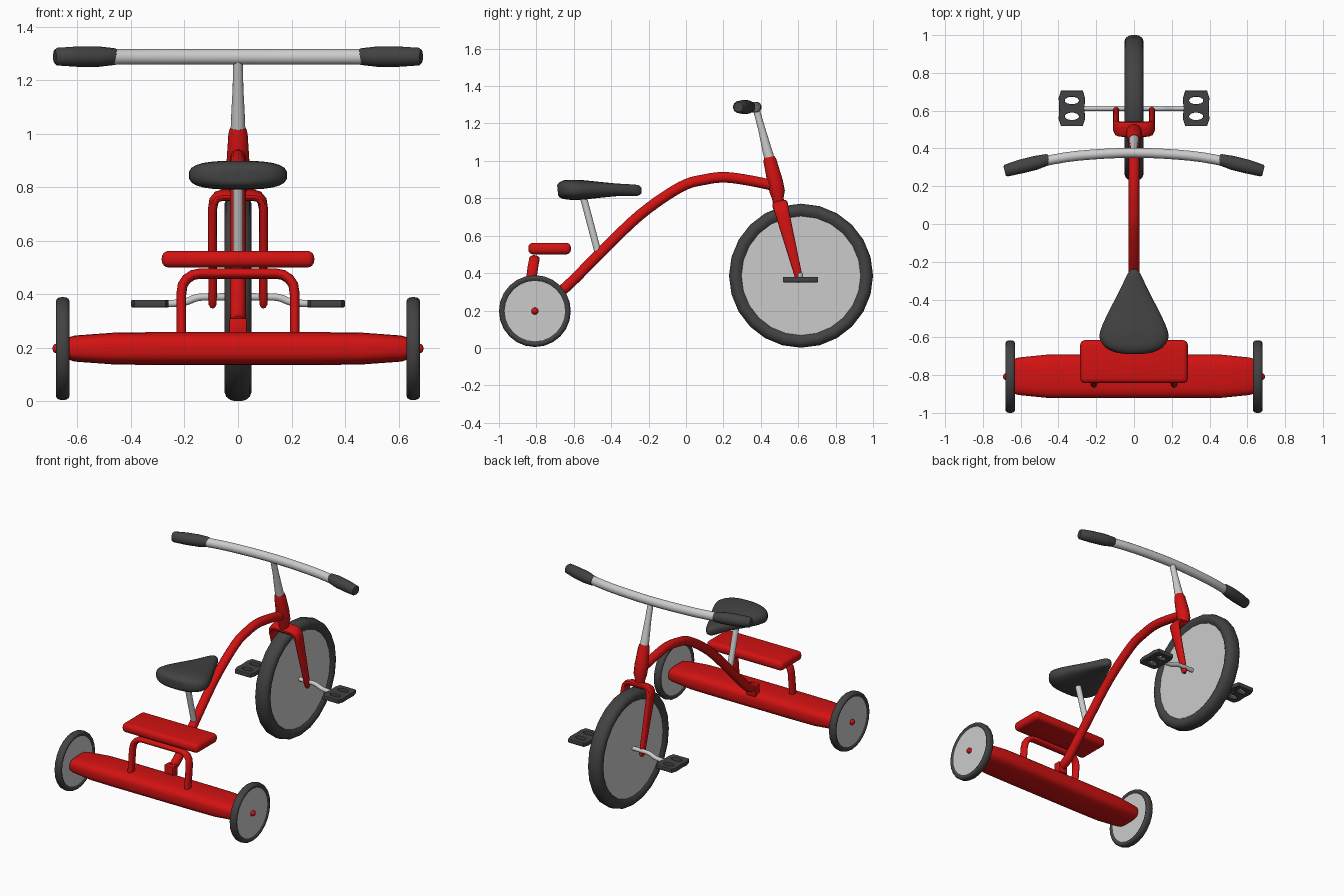
import bpy, bmesh
from math import sin, cos, pi, tau, radians, copysign
from mathutils import Vector, Matrix

if "Cube" in bpy.data.objects:
    bpy.data.objects.remove(bpy.data.objects["Cube"])


def material(name, rgb):
    m = bpy.data.materials.new(name)
    m.diffuse_color = (*rgb, 1)
    m.use_nodes = True
    m.node_tree.nodes["Principled BSDF"].inputs["Base Color"].default_value = m.diffuse_color
    return m


RED = material("red_paint", (0.65, 0.006, 0.006))
DARK = material("dark_rubber", (0.055, 0.055, 0.055))


def finish(obj, mat):
    if mat:
        obj.data.materials.append(mat)
    bpy.ops.object.select_all(action='DESELECT')
    obj.select_set(True)
    bpy.context.view_layer.objects.active = obj
    bpy.ops.object.shade_smooth_by_angle(angle=radians(40))
    return obj


def from_bmesh(name, bm, mat):
    bmesh.ops.remove_doubles(bm, verts=bm.verts, dist=1e-5)
    bmesh.ops.recalc_face_normals(bm, faces=bm.faces)
    me = bpy.data.meshes.new(name)
    bm.to_mesh(me)
    bm.free()
    obj = bpy.data.objects.new(name, me)
    bpy.context.collection.objects.link(obj)
    return finish(obj, mat)


def smooth_path(pts, n):
    """Catmull-Rom resampling; works on points of any dimension."""
    ext = [pts[0]] + list(pts) + [pts[-1]]
    out = []
    for i in range(len(pts) - 1):
        p0, p1, p2, p3 = ext[i:i + 4]
        for k in range(n):
            t = k / n
            out.append([0.5 * (2 * b + (c - a) * t + (2 * a - 5 * b + 4 * c - d) * t * t
                               + (3 * b - a - 3 * c + d) * t ** 3)
                        for a, b, c, d in zip(p0, p1, p2, p3)])
    return out + [list(pts[-1])]


def sweep(name, pts, normal, mat=None, seg=14, power=2, smooth=0):
    """Planar sweep; each point is x, y, z, in-plane radius, radius along normal."""
    if smooth:
        pts = smooth_path(pts, smooth)
    n = Vector(normal).normalized()
    P = [Vector(p[:3]) for p in pts]
    bm = bmesh.new()
    rings = []
    for i, p in enumerate(pts):
        t = (P[min(i + 1, len(P) - 1)] - P[max(i - 1, 0)]).normalized()
        u = n.cross(t).normalized()
        ring = []
        for k in range(seg):
            a = tau * (k + 0.5) / seg
            c, s = (copysign(abs(f) ** (2 / power), f) for f in (cos(a), sin(a)))
            ring.append(bm.verts.new(P[i] + u * c * p[3] + n * s * p[4]))
        rings.append(ring)
    for a, b in zip(rings, rings[1:]):
        for k in range(seg):
            j = (k + 1) % seg
            bm.faces.new((a[k], a[j], b[j], b[k]))
    bm.faces.new(rings[0])
    bm.faces.new(rings[-1])
    return from_bmesh(name, bm, mat)


def lathe(name, profile, centre, mat=None, steps=24, closed=False):
    """Spin (radius, x) points about the x axis."""
    bm = bmesh.new()
    vs = [bm.verts.new((x, 0, r)) for r, x in profile]
    es = [bm.edges.new(e) for e in zip(vs, vs[1:] + (vs[:1] if closed else []))]
    bmesh.ops.spin(bm, geom=vs + es, cent=(0, 0, 0), axis=(1, 0, 0),
                   angle=tau, steps=steps, use_merge=False)
    bm.transform(Matrix.Translation(centre))
    return from_bmesh(name, bm, mat)


def box(name, lo, hi, bevel, mat, segments=4):
    lo, hi = Vector(lo), Vector(hi)
    bm = bmesh.new()
    bmesh.ops.create_cube(bm, size=1)
    bm.transform(Matrix.Translation((lo + hi) / 2) @ Matrix.Diagonal((*(hi - lo), 1)))
    bmesh.ops.bevel(bm, geom=bm.edges[:], offset=bevel, segments=segments,
                    profile=0.5, affect='EDGES')
    return from_bmesh(name, bm, mat)


def wheel(name, centre, R, ri, w):
    # Rounded tyre section and a flat disc set slightly inside it
    d = R - ri
    half = [(ri - 0.01, 0.6 * w), (ri, 0.75 * w), (ri + 0.25 * d, 0.96 * w), (ri + 0.5 * d, w),
            (ri + 0.75 * d, 0.88 * w), (ri + 0.93 * d, 0.6 * w), (R, 0.25 * w)]
    lathe(name + "_tyre", half + [(r, -x) for r, x in reversed(half)], centre, DARK, closed=True)
    lathe(name + "_disc", [(0, 0.7 * w), (ri + 0.003, 0.7 * w),
                           (ri + 0.003, -0.7 * w), (0, -0.7 * w)], centre)


# Wheels
wheel("front_wheel", (0, 0.615, 0.386), 0.385, 0.322, 0.05)
for side, s in (("left", -1), ("right", 1)):
    wheel(f"{side}_rear_wheel", (s * 0.655, -0.808, 0.197), 0.192, 0.165, 0.025)
    lathe(f"{side}_axle_cap", [(0.019 * sin(a * pi / 6), 0.019 * cos(a * pi / 6)) for a in range(7)],
          (s * 0.675, -0.808, 0.197), RED, 12)

# Rear axle beam: flat rounded section, tapered toward its ends
beam = [(0.635, 0.03, 0.08), (0.63, 0.043, 0.094), (0.61, 0.049, 0.1),
        (0.46, 0.06, 0.115), (0.28, 0.062, 0.115)]
beam = [(-x, a, b) for x, a, b in beam] + beam[::-1]
sweep("rear_beam", [(x, -0.806, 0.197, a, b) for x, a, b in beam], (0, 1, 0), RED, 24, 3.2)

# Standing step and its arched support
box("rear_step", (-0.285, -0.843, 0.5), (0.285, -0.615, 0.562), 0.026, RED)
arch = [(0.212, -0.84, 0.24), (0.212, -0.823, 0.40)]
arch += [(0.142 + 0.07 * cos(a), -0.823 + 0.013 * sin(a), 0.41 + 0.067 * sin(a))
         for a in (pi / 8, pi / 4, 3 * pi / 8, pi / 2)]
arch += [(-x, y, z) for x, y, z in reversed(arch)]
sweep("step_support", [(*p, 0.019, 0.028) for p in arch], (0, 1, -0.12), RED)

# Main frame tube and the clip that holds it to the beam
frame = [(-0.71, 0.29), (-0.645, 0.322), (-0.46, 0.505), (-0.245, 0.712), (-0.03, 0.86),
         (0.1, 0.9), (0.21, 0.912), (0.34, 0.895), (0.46, 0.87)]
sweep("frame_tube", [(0, y, z, 0.029, 0.029) for y, z in frame], (1, 0, 0), RED, smooth=5)
box("frame_clip", (-0.034, -0.745, 0.235), (0.034, -0.69, 0.312), 0.008, RED, 2)

# Head tube and handlebar stem
head = [(0.497, 0.76, 0.03), (0.491, 0.80, 0.032), (0.488, 0.835, 0.042), (0.476, 0.89, 0.043),
        (0.449, 1.0, 0.036), (0.445, 1.02, 0.03)]
sweep("head_tube", [(0, y, z, r, r) for y, z, r in head], (1, 0, 0), RED)
stem = [(0.45, 1.0, 0.028), (0.433, 1.06, 0.026), (0.405, 1.17, 0.02), (0.373, 1.285, 0.018)]
sweep("handlebar_stem", [(0, y, z, r, r) for y, z, r in stem], (1, 0, 0))

# Fork: flattened blades joined by a crown
top, down = Vector((0, 0.502, 0.77)), Vector((0, 0.108, -0.42))
fork = []
for x, t, a, b in ((0.095, 1.0, 0.008, 0.01), (0.095, 0.97, 0.015, 0.018), (0.095, 0.9, 0.016, 0.021),
                   (0.095, 0.12, 0.017, 0.038), (0.09, 0.05, 0.018, 0.041),
                   (0.077, 0.013, 0.018, 0.042), (0.058, 0.0, 0.018, 0.042)):
    fork.append((x, *(top + down * t)[1:], a, b))
fork += [(-p[0], *p[1:]) for p in reversed(fork)]
sweep("front_fork", fork, Vector((1, 0, 0)).cross(down), RED, power=2.5)

# Handlebar and grips
bar = [(-0.5, 0.328), (-0.3, 0.361), (0, 0.377), (0.3, 0.361), (0.5, 0.328)]
sweep("handlebar", [(x, y, 1.287, 0.027, 0.029) for x, y in bar], (0, 0, 1), smooth=4)
for side, s in (("left", -1), ("right", 1)):
    grip = [(0.45, 0.343, 0.026), (0.458, 0.341, 0.031), (0.52, 0.324, 0.038),
            (0.6, 0.304, 0.038), (0.677, 0.283, 0.033), (0.685, 0.281, 0.026)]
    sweep(f"{side}_grip", [(s * x, y, 1.288, r, r) for x, y, r in grip], (0, 0, 1), DARK)

# Seat and post: section height and width vary along y
seat = [(-0.687, 0.85, 0.02, 0.05), (-0.68, 0.85, 0.036, 0.095), (-0.655, 0.847, 0.05, 0.15),
        (-0.61, 0.845, 0.054, 0.182), (-0.56, 0.845, 0.053, 0.178), (-0.48, 0.845, 0.045, 0.143),
        (-0.37, 0.845, 0.034, 0.086), (-0.28, 0.843, 0.031, 0.042), (-0.25, 0.842, 0.026, 0.025),
        (-0.237, 0.842, 0.012, 0.01)]
sweep("seat", [(0, y, z, h, w) for y, z, h, w in seat], (1, 0, 0), DARK, 24, 2.8, smooth=2)
sweep("seat_post", [(0, -0.465, 0.49, 0.019, 0.019), (0, -0.555, 0.83, 0.019, 0.019)], (1, 0, 0))

# Pedal crank through the front hub
crank = [(0.36, 0.365), (0.26, 0.365), (0.2, 0.37), (0.15, 0.388), (0.08, 0.39)]
crank += [(-x, z) for x, z in reversed(crank)]
sweep("pedal_crank", [(x, 0.612, z, 0.014, 0.014) for x, z in crank], (0, 1, 0), smooth=3)

# Pedals: barrel outline with two oval openings
outline = [(0.055, 0.09), (0.066, 0.055), (0.063, 0), (0.066, -0.055), (0.055, -0.09)]
outline += [(-x, y) for x, y in reversed(outline)]
holes = [[(0.042 * cos(tau * k / 14), c + 0.024 * sin(tau * k / 14)) for k in range(14)]
         for c in (0.042, -0.042)]
for side, s in (("left", -1), ("right", 1)):
    cu = bpy.data.curves.new(f"{side}_pedal", 'CURVE')
    cu.dimensions, cu.fill_mode = '2D', 'BOTH'
    cu.extrude, cu.bevel_depth, cu.bevel_resolution = 0.01, 0.004, 1
    for loop in [outline] + holes:
        sp = cu.splines.new('POLY')
        sp.points.add(len(loop) - 1)
        for q, (x, y) in zip(sp.points, loop):
            q.co = (x, y, 0, 1)
        sp.use_cyclic_u = True
    ob = bpy.data.objects.new(f"{side}_pedal", cu)
    bpy.context.collection.objects.link(ob)
    ob.location = (s * 0.329, 0.612, 0.365)
    bpy.ops.object.select_all(action='DESELECT')
    ob.select_set(True)
    bpy.context.view_layer.objects.active = ob
    bpy.ops.object.convert(target='MESH')
    finish(bpy.context.view_layer.objects.active, DARK)
